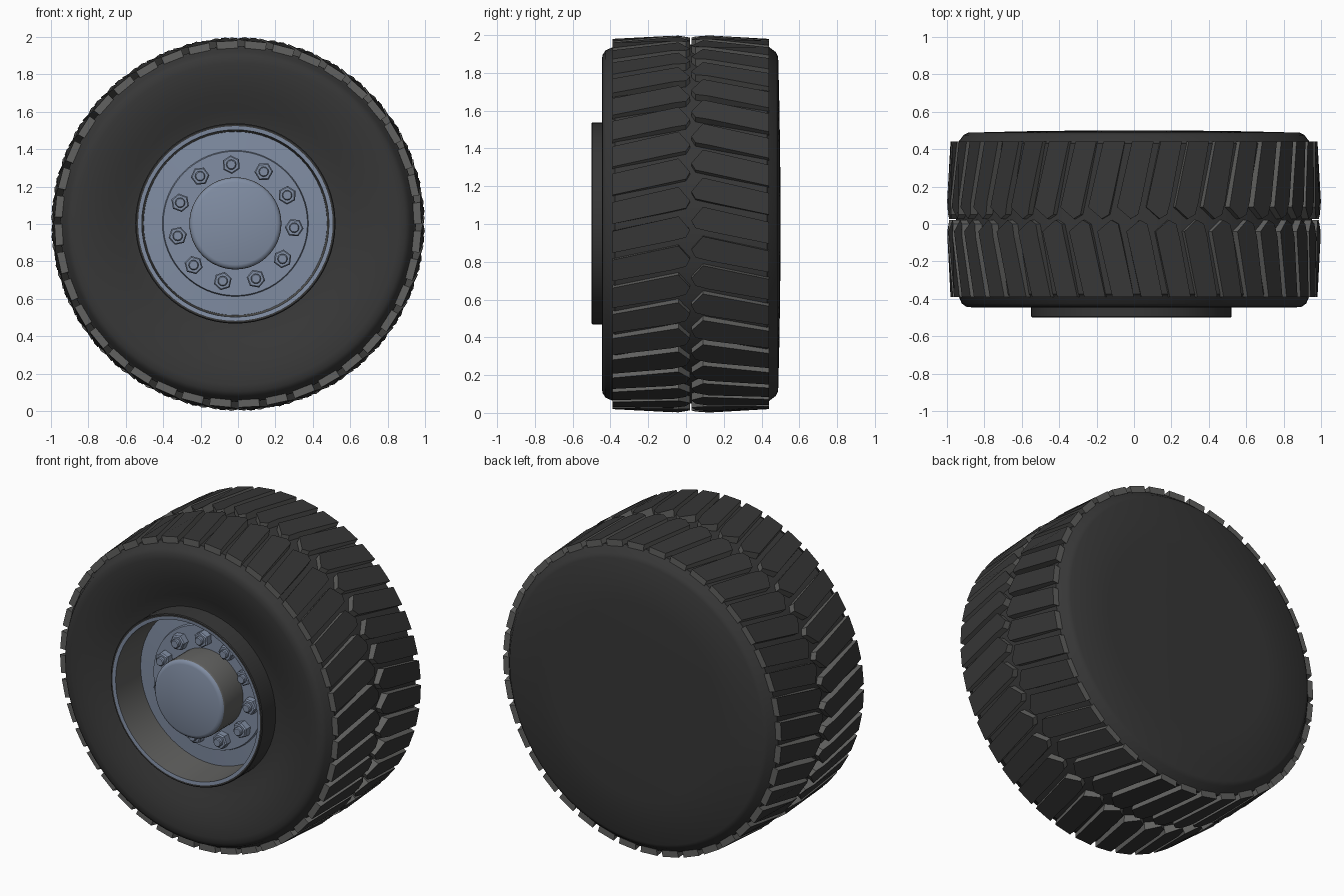
import bpy, bmesh, math
from math import cos, sin, pi, tau

if "Cube" in bpy.data.objects:
    bpy.data.objects.remove(bpy.data.objects["Cube"])


def material(name, rgb):
    m = bpy.data.materials.new(name)
    m.diffuse_color = (*rgb, 1)
    m.use_nodes = True
    m.node_tree.nodes["Principled BSDF"].inputs["Base Color"].default_value = m.diffuse_color
    return m


RUBBER = material("dark_rubber", (0.038, 0.038, 0.038))
GREY = material("grey_side", (0.12, 0.12, 0.116))
STEEL = material("blue_steel", (0.22, 0.27, 0.37))
CX = -0.014   # the rim sits slightly off centre


def finish(name, bm, mats, angle=30):
    bmesh.ops.recalc_face_normals(bm, faces=bm.faces)
    me = bpy.data.meshes.new(name)
    bm.to_mesh(me)
    bm.free()
    for m in mats:
        me.materials.append(m)
    ob = bpy.data.objects.new(name, me)
    bpy.context.collection.objects.link(ob)
    bpy.ops.object.select_all(action='DESELECT')
    ob.select_set(True)
    bpy.context.view_layer.objects.active = ob
    if angle:
        bpy.ops.object.shade_smooth_by_angle(angle=math.radians(angle))
    return ob


def lathe(bm, profile, cx=0.0, cz=1.0, n=64, phase=0.0):
    """Spin (radius, y, material) points about the y axis; material colours the next band."""
    rings = []
    for r, y, _ in profile:
        if r == 0:
            rings.append([bm.verts.new((cx, y, cz))] * n)
        else:
            rings.append([bm.verts.new((cx + r * cos(phase + tau * i / n), y,
                                        cz + r * sin(phase + tau * i / n))) for i in range(n)])
    for k in range(len(rings) - 1):
        for i in range(n):
            j = (i + 1) % n
            quad = [rings[k][i], rings[k][j], rings[k + 1][j], rings[k + 1][i]]
            f = bm.faces.new(list(dict.fromkeys(quad)))
            f.material_index = profile[k][2]


# Tyre carcass: dished front sidewall, closed slightly domed back
bm = bmesh.new()
lathe(bm, [(0.52, -0.365, 0), (0.56, -0.372, 0), (0.62, -0.392, 0), (0.70, -0.42, 0),
           (0.78, -0.438, 0), (0.86, -0.446, 0), (0.895, -0.442, 0), (0.92, -0.425, 0),
           (0.935, -0.39, 0), (0.95, -0.375, 0), (0.95, 0.43, 0), (0.937, 0.44, 0),
           (0.91, 0.475, 0), (0.885, 0.488, 0), (0.6, 0.495, 0), (0.3, 0.499, 0),
           (0, 0.5, 0)], n=80)
finish("tyre_body", bm, [RUBBER], 35)

# Tread: two rows of slanted blocks meeting in a chevron
# outline points: (y, distance round the tyre, top radius)
FRONT_BLOCK = [(-0.39, 0.0, 0.98), (-0.07, 0.068, 0.999), (0.0, 0.085, 0.993),
               (0.022, 0.125, 0.987), (-0.04, 0.198, 0.998), (-0.39, 0.118, 0.98)]
BACK_BLOCK = [(0.44 - (y + 0.39), s, r) for y, s, r in FRONT_BLOCK]
COUNT = 40


def tread_row(name, outline, shift):
    bm = bmesh.new()
    for k in range(COUNT):
        a0 = tau * k / COUNT + shift
        top, low = [], []
        for y, s, r in outline:
            a = a0 + s
            top.append(bm.verts.new((r * cos(a), y, 1 + r * sin(a))))
            low.append(bm.verts.new((0.94 * cos(a), y, 1 + 0.94 * sin(a))))
        bm.faces.new(top)
        bm.faces.new(low[::-1])
        for i in range(len(top)):
            j = (i + 1) % len(top)
            f = bm.faces.new([top[i], low[i], low[j], top[j]])
            f.material_index = 1
    finish(name, bm, [RUBBER, GREY], 0)


tread_row("tread_front", FRONT_BLOCK, 0.0)
tread_row("tread_back", BACK_BLOCK, 0.05)

# Rim: dark outer sleeve, steel lip, grey barrel and stepped steel disc
bm = bmesh.new()
lathe(bm, [(0.535, -0.34, 0), (0.535, -0.495, 0), (0.53, -0.5, 0), (0.52, -0.5, 2),
           (0.50, -0.497, 1), (0.49, -0.26, 2), (0.39, -0.265, 2), (0.385, -0.28, 2),
           (0, -0.28, 2)], cx=CX, cz=1.003)
finish("rim", bm, [RUBBER, GREY, STEEL])

# Hub: protruding drum with a rounded cap
bm = bmesh.new()
lathe(bm, [(0.246, -0.27, 1), (0.246, -0.455, 1), (0.243, -0.468, 2), (0.234, -0.478, 2),
           (0.22, -0.483, 2), (0, -0.487, 2)], cx=CX, cz=1.003, n=48)
finish("hub", bm, [RUBBER, GREY, STEEL], 40)

# Eleven wheel nuts, each a hexagon with a round stud
bm = bmesh.new()
for k in range(11):
    a = math.radians(94) + tau * k / 11
    x, z = CX + 0.315 * cos(a), 1.003 + 0.315 * sin(a)
    lathe(bm, [(0.05, -0.275, 0), (0.05, -0.32, 0), (0.043, -0.328, 0), (0, -0.328, 0)],
          x, z, 6, a)
    lathe(bm, [(0.027, -0.32, 0), (0.027, -0.345, 0), (0.022, -0.35, 0), (0, -0.35, 0)],
          x, z, 12)
finish("wheel_nuts", bm, [STEEL], 35)
